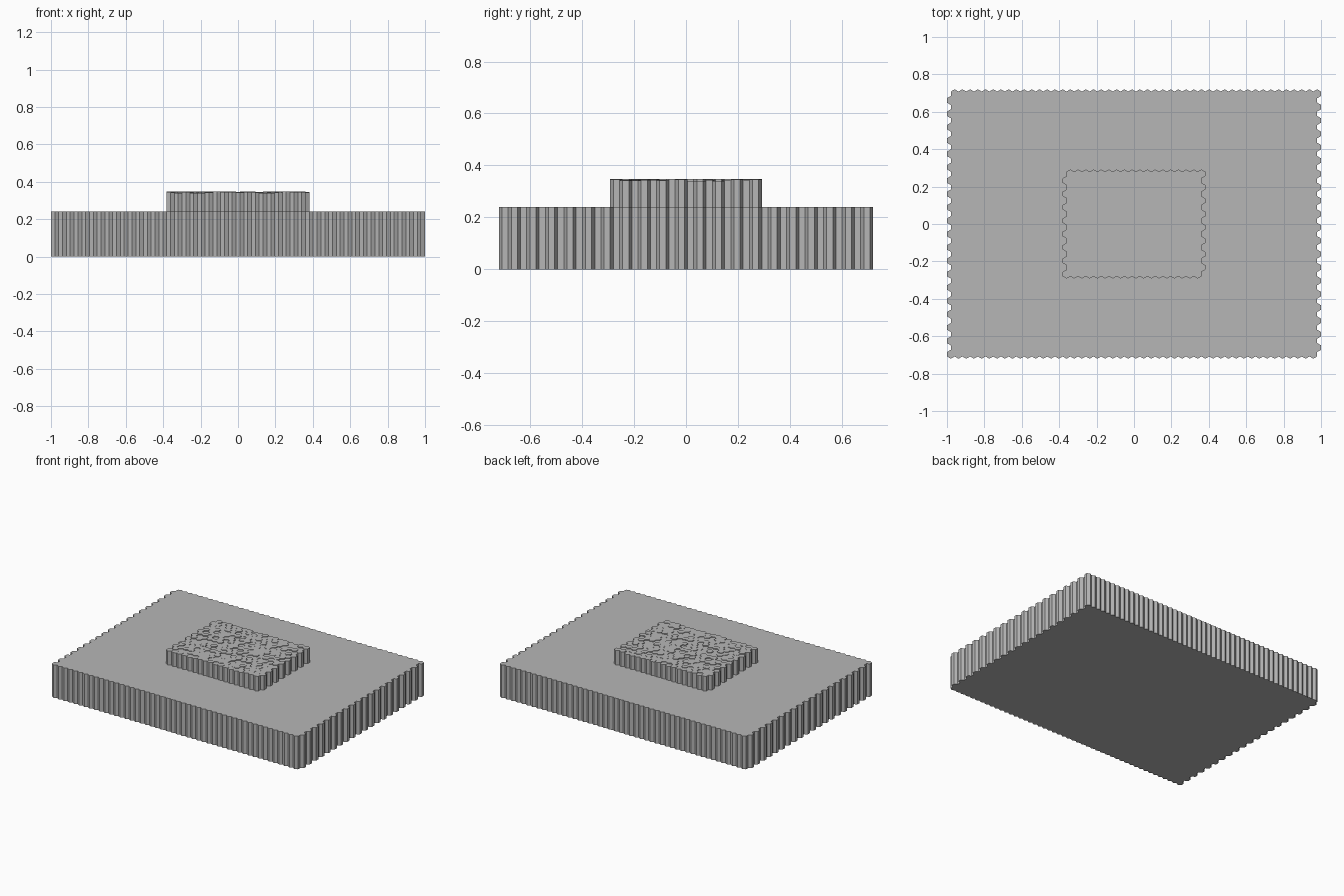
import bpy, bmesh, math, random

if "Cube" in bpy.data.objects:
    bpy.data.objects.remove(bpy.data.objects["Cube"])

random.seed(4)
COLS, ROWS = 48, 40                 # full field of hexagonal columns
W = 2.0 / (COLS + 0.5)              # width across flats
R = W / math.sqrt(3)                # corner radius
BASE_Z = 0.24
INNER_COLS, INNER_ROWS = range(15, 33), range(12, 28)

grey = bpy.data.materials.new("stone grey")
grey.diffuse_color = (0.47, 0.47, 0.47, 1)
grey.use_nodes = True
grey.node_tree.nodes["Principled BSDF"].inputs["Base Color"].default_value = grey.diffuse_color


def add_column(bm, col, row, height):
    """One pointy hexagonal prism standing on the ground."""
    x = -1 + W / 2 + col * W + (row % 2) * W / 2
    y = (row - (ROWS - 1) / 2) * 1.5 * R
    rings = []
    for z in (0, height):
        rings.append([bm.verts.new((x + R * math.sin(k * math.pi / 3),
                                    y - R * math.cos(k * math.pi / 3), z))
                      for k in range(6)])
    low, high = rings
    bm.faces.new(low[::-1])
    bm.faces.new(high)
    for k in range(6):
        n = (k + 1) % 6
        bm.faces.new((low[k], low[n], high[n], high[k]))


def finish(bm, name):
    mesh = bpy.data.meshes.new(name)
    bm.to_mesh(mesh)
    bm.free()
    mesh.materials.append(grey)
    bpy.context.collection.objects.link(bpy.data.objects.new(name, mesh))


# Flat surrounding field and raised, slightly uneven central block
field, block = bmesh.new(), bmesh.new()
for row in range(ROWS):
    for col in range(COLS):
        if row in INNER_ROWS and col in INNER_COLS:
            add_column(block, col, row, random.uniform(0.340, 0.348))
        else:
            add_column(field, col, row, BASE_Z)
finish(field, "base_columns")
finish(block, "raised_columns")
